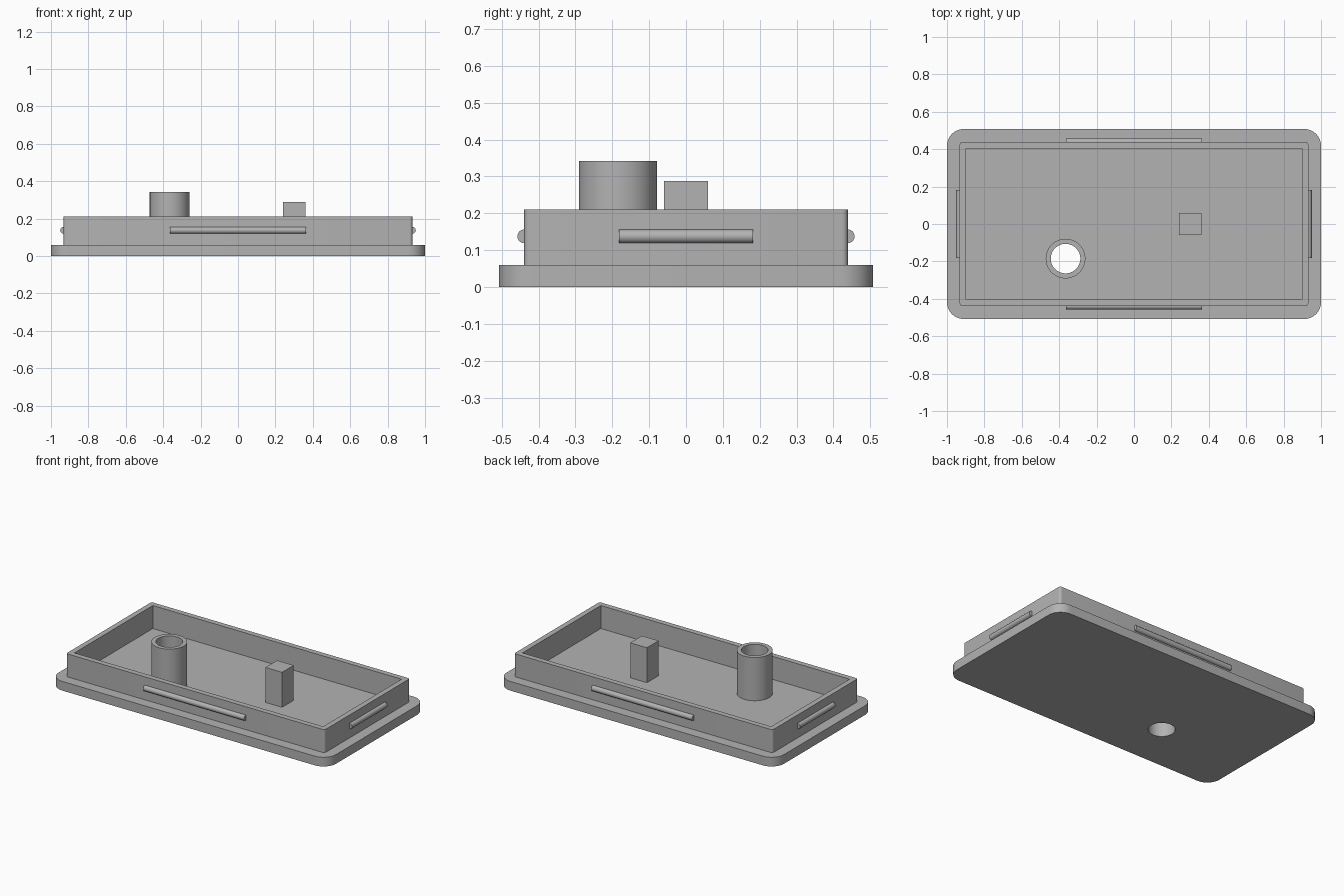
import bpy
import bmesh
from math import pi, radians, sin, cos
from mathutils import Matrix

cube = bpy.data.objects.get("Cube")
if cube:
    bpy.data.objects.remove(cube, do_unlink=True)

GREY = (0.45, 0.45, 0.45, 1)
grey = bpy.data.materials.new("plain grey")
grey.use_nodes = True
grey.diffuse_color = GREY
grey.node_tree.nodes["Principled BSDF"].inputs["Base Color"].default_value = GREY

PLATE_TOP, WALL_TOP = 0.06, 0.21
WALL_X, WALL_Y, WALL = 0.932, 0.439, 0.035
TUBE_X, TUBE_Y = -0.366, -0.185


def finish(name, bm):
    bmesh.ops.recalc_face_normals(bm, faces=bm.faces)
    mesh = bpy.data.meshes.new(name)
    bm.to_mesh(mesh)
    bm.free()
    obj = bpy.data.objects.new(name, mesh)
    bpy.context.collection.objects.link(obj)
    mesh.materials.append(grey)
    bpy.ops.object.select_all(action="DESELECT")
    bpy.context.view_layer.objects.active = obj
    obj.select_set(True)
    bpy.ops.object.shade_smooth_by_angle(angle=radians(30))
    return obj


def rounded_rect(hx, hy, r, steps=10):
    points = []
    for i, (sx, sy) in enumerate([(1, 1), (-1, 1), (-1, -1), (1, -1)]):
        for k in range(steps + 1):
            a = (i + k / steps) * pi / 2
            points.append((sx * (hx - r) + r * cos(a), sy * (hy - r) + r * sin(a)))
    return points


def circle(x, y, r, n=64):
    return [(x + r * cos(2 * pi * k / n), y + r * sin(2 * pi * k / n)) for k in range(n)]


def prism(name, outer, z0, z1, inner=None):
    """Extrude an outline upward; with an inner outline it becomes an open ring."""
    bm = bmesh.new()
    edges = []
    for loop in filter(None, (outer, inner)):
        verts = [bm.verts.new((x, y, z0)) for x, y in loop]
        edges += [bm.edges.new((verts[i - 1], verts[i])) for i in range(len(verts))]
    if inner:
        bmesh.ops.triangle_fill(bm, edges=edges, use_beauty=True)
    else:
        bm.faces.new(bm.verts[:])
    result = bmesh.ops.extrude_face_region(bm, geom=bm.faces[:], use_keep_orig=True)
    moved = [g for g in result["geom"] if isinstance(g, bmesh.types.BMVert)]
    bmesh.ops.translate(bm, verts=moved, vec=(0, 0, z1 - z0))
    return finish(name, bm)


def bead(name, x, y, length, along_x):
    """Round snap ridge, half sunk into the wall."""
    bm = bmesh.new()
    turn = Matrix.Rotation(pi / 2, 4, "Y" if along_x else "X")
    bmesh.ops.create_cone(bm, cap_ends=True, segments=32, radius1=0.0185, radius2=0.0185,
                          depth=length, matrix=Matrix.Translation((x, y, 0.1375)) @ turn)
    return finish(name, bm)


# Base plate with the hole running through it
bore = circle(TUBE_X, TUBE_Y, 0.079)
prism("base_plate", rounded_rect(1, 0.508, 0.09), 0, PLATE_TOP, bore)

# Raised rim, softly rounded outside and square inside
ix, iy = WALL_X - WALL, WALL_Y - WALL
prism("rim_wall", rounded_rect(WALL_X, WALL_Y, 0.015, 5), PLATE_TOP, WALL_TOP,
      [(ix, iy), (-ix, iy), (-ix, -iy), (ix, -iy)])

# Hollow tube and square post standing on the floor
prism("tube", circle(TUBE_X, TUBE_Y, 0.106), PLATE_TOP, 0.342, bore)
prism("square_post", [(0.24, -0.06), (0.36, -0.06), (0.36, 0.06), (0.24, 0.06)],
      PLATE_TOP, 0.288)

# Snap ridges on all four sides
for side, x in (("left", WALL_X), ("right", -WALL_X)):
    bead(side + "_ridge", x, 0, 0.364, False)
for side, y in (("front", -WALL_Y), ("back", WALL_Y)):
    bead(side + "_ridge", 0, y, 0.728, True)
